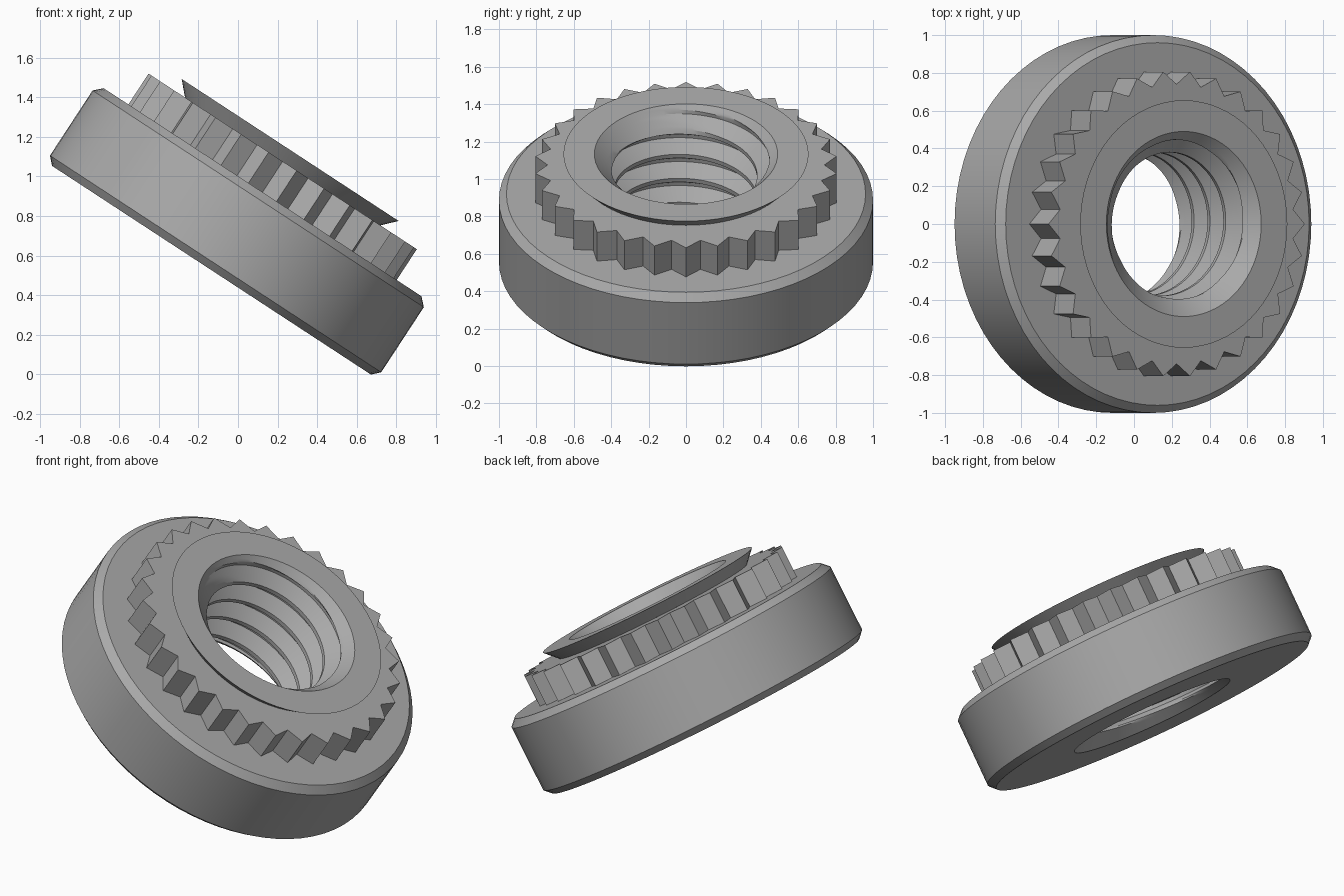
import bpy, bmesh, math
from mathutils import Matrix

cube = bpy.data.objects.get("Cube")
if cube:
    bpy.data.objects.remove(cube, do_unlink=True)

SEG = 72
TEETH = 30
BODY_H, TEETH_H, TOP_H = 0.471, 0.657, 0.726
PITCH, CREST_R, ROOT_R = 0.153, 0.38, 0.46
TOP_RIM, BOTTOM_RIM, NECK = 0.49, 0.48, 0.59

# The whole nut rests tilted on the edge of its base
PLACE = Matrix.Translation((-0.134, 0, 0.526)) @ Matrix.Rotation(math.radians(33.2), 4, 'Y')

steel = bpy.data.materials.new("steel_grey")
steel.use_nodes = True
GREY = (0.40, 0.40, 0.40, 1)
steel.diffuse_color = GREY
steel.node_tree.nodes["Principled BSDF"].inputs["Base Color"].default_value = GREY


def polar(r, angle, z):
    return (r * math.cos(angle), r * math.sin(angle), z)


def skin(name, rings, smooth=True):
    """Bridge closed rings of points; each ring follows the previous one."""
    bm = bmesh.new()
    loops = [[bm.verts.new(p) for p in ring] for ring in rings]
    for low, high in zip(loops, loops[1:]):
        n = len(low)
        for i in range(n):
            j = (i + 1) % n
            bm.faces.new((low[i], low[j], high[j], high[i]))
    bmesh.ops.remove_doubles(bm, verts=bm.verts, dist=0.0002)
    bmesh.ops.dissolve_degenerate(bm, edges=bm.edges, dist=0.0001)
    mesh = bpy.data.meshes.new(name)
    bm.to_mesh(mesh)
    bm.free()
    mesh.materials.append(steel)
    obj = bpy.data.objects.new(name, mesh)
    bpy.context.collection.objects.link(obj)
    obj.matrix_world = PLACE
    if smooth:
        bpy.ops.object.select_all(action='DESELECT')
        obj.select_set(True)
        bpy.context.view_layer.objects.active = obj
        bpy.ops.object.shade_smooth_by_angle(angle=math.radians(25))
    return obj


def lathe(name, profile):
    step = math.tau / SEG
    return skin(name, [[polar(r, i * step, z) for i in range(SEG)] for r, z in profile])


# Chamfered round body
lathe("body", [(BOTTOM_RIM, 0), (0.963, 0), (1, 0.038), (1, BODY_H - 0.04),
               (0.96, BODY_H), (NECK, BODY_H)])

# Ring of pointed teeth
def star(z):
    return [polar(0.74 if i % 2 else 0.81, i * math.pi / TEETH, z) for i in range(2 * TEETH)]

neck_ring = [polar(NECK, i * math.pi / TEETH, TEETH_H) for i in range(2 * TEETH)]
skin("toothed_ring", [star(BODY_H), star(TEETH_H), neck_ring], smooth=False)

# Undercut collar above the teeth
lathe("collar", [(NECK, TEETH_H), (0.655, TOP_H), (TOP_RIM, TOP_H)])


# Threaded bore: helical rows trimmed by a countersink at each end
def bore_point(r, angle, z):
    z = min(max(z, 0), TOP_H)
    top_cone = TOP_RIM - (TOP_H - z)
    bottom_cone = BOTTOM_RIM - z
    return polar(max(r, top_cone, bottom_cone), angle, z)


HALF_CREST, HALF_ROOT = 0.012, 0.01
thread = [(CREST_R, -HALF_CREST), (CREST_R, HALF_CREST)]
for k in range(1, 6):
    t = k / 6
    thread.append((CREST_R + t * (ROOT_R - CREST_R),
                   HALF_CREST + t * (PITCH / 2 - HALF_ROOT - HALF_CREST)))
thread += [(ROOT_R, PITCH / 2 - HALF_ROOT)]
thread += [(r, PITCH - z) for r, z in reversed(thread[2:])]

bm = bmesh.new()
rows = []
for turn in range(-6, 4):
    rows += [(r, 0.539 + turn * PITCH + z) for r, z in thread]
columns = []
for i in range(SEG + 1):
    a = i * math.tau / SEG
    columns.append([bm.verts.new(bore_point(r, a, z + PITCH * i / SEG)) for r, z in rows])
for left, right in zip(columns, columns[1:]):
    for k in range(len(rows) - 1):
        bm.faces.new((left[k], left[k + 1], right[k + 1], right[k]))
bmesh.ops.remove_doubles(bm, verts=bm.verts, dist=0.0002)
bmesh.ops.dissolve_degenerate(bm, edges=bm.edges, dist=0.0001)
mesh = bpy.data.meshes.new("threaded_bore")
bm.to_mesh(mesh)
bm.free()
mesh.materials.append(steel)
bore = bpy.data.objects.new("threaded_bore", mesh)
bpy.context.collection.objects.link(bore)
bore.matrix_world = PLACE
bpy.ops.object.select_all(action='DESELECT')
bore.select_set(True)
bpy.context.view_layer.objects.active = bore
bpy.ops.object.shade_smooth_by_angle(angle=math.radians(25))
